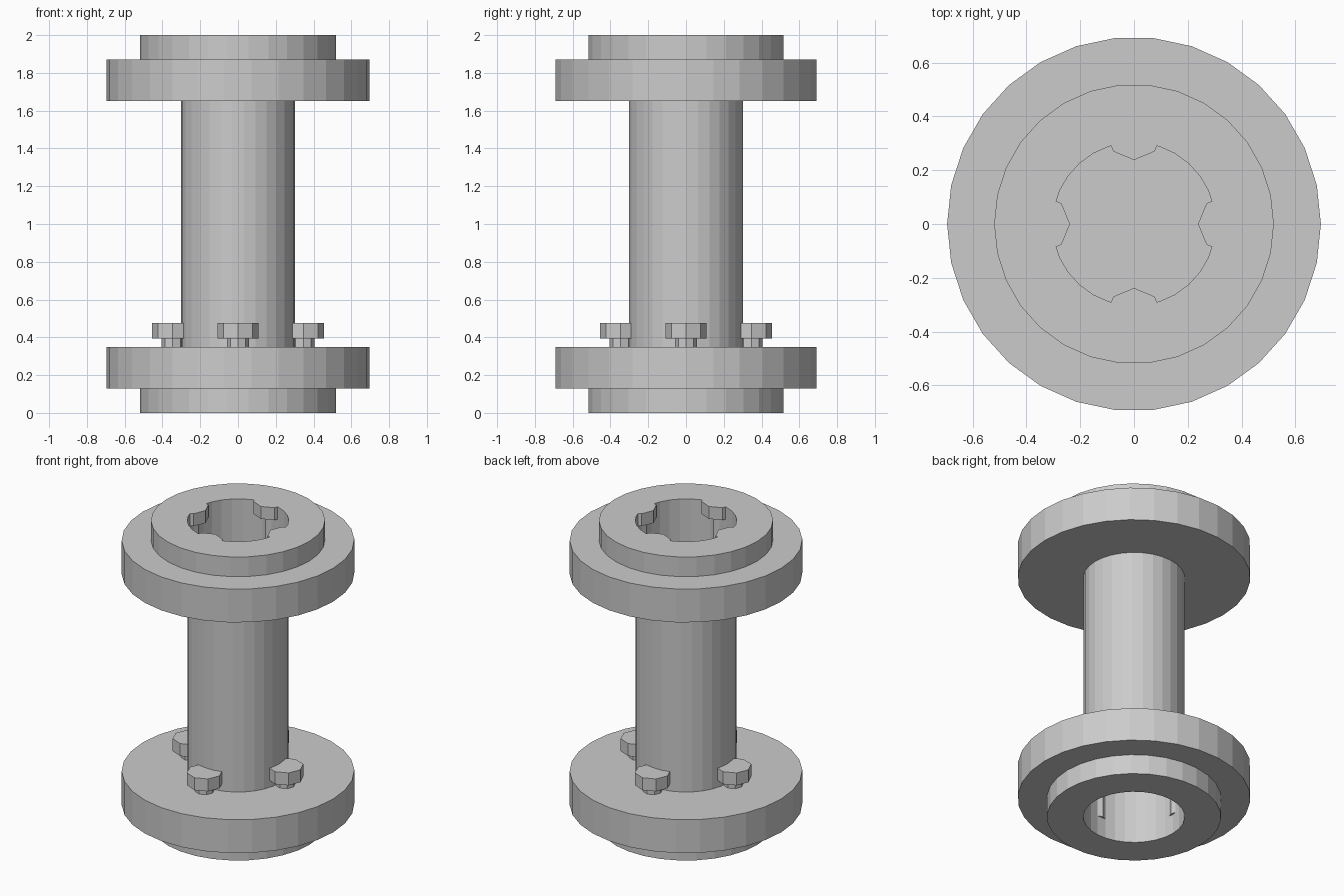
import bpy, bmesh
from math import cos, sin, pi

cube = bpy.data.objects.get("Cube")
if cube:
    bpy.data.objects.remove(cube, do_unlink=True)

SIDES = 30
BORE = 0.303
BOLT_CIRCLE = 0.346

grey = bpy.data.materials.new("plain grey")
grey.use_nodes = True
colour = (0.6, 0.6, 0.6, 1)
grey.diffuse_color = colour
grey.node_tree.nodes["Principled BSDF"].inputs["Base Color"].default_value = colour


def finish(name, bm):
    bmesh.ops.recalc_face_normals(bm, faces=bm.faces)
    mesh = bpy.data.meshes.new(name)
    bm.to_mesh(mesh)
    bm.free()
    mesh.materials.append(grey)
    obj = bpy.data.objects.new(name, mesh)
    bpy.context.collection.objects.link(obj)
    return obj


def lathe_ring(name, profile):
    """Revolve a closed (radius, z) outline into a flat-sided ring."""
    bm = bmesh.new()
    loops = []
    for i in range(SIDES):
        a = 2 * pi * i / SIDES
        loops.append([bm.verts.new((r * cos(a), r * sin(a), z)) for r, z in profile])
    n = len(profile)
    for i in range(SIDES):
        here, there = loops[i], loops[(i + 1) % SIDES]
        for j in range(n):
            k = (j + 1) % n
            bm.faces.new((here[j], there[j], there[k], here[k]))
    return finish(name, bm)


def add_prism(bm, sides, radius, centre, bottom, top):
    """Add a capped upright prism with a corner on its +x side."""
    rings = []
    for z in (bottom, top):
        rings.append([bm.verts.new((centre[0] + radius * cos(2 * pi * i / sides),
                                    centre[1] + radius * sin(2 * pi * i / sides), z))
                      for i in range(sides)])
    low, high = rings
    bm.faces.new(low[::-1])
    bm.faces.new(high)
    for i in range(sides):
        k = (i + 1) % sides
        bm.faces.new((low[i], low[k], high[k], high[i]))


# Stepped flanges, mirrored top to bottom
flange = [(BORE, 0), (0.52, 0), (0.52, 0.13), (0.695, 0.13), (0.695, 0.35), (BORE, 0.35)]
lathe_ring("bottom_flange", flange)
lathe_ring("top_flange", [(r, 2 - z) for r, z in flange])

# Central column between the flanges
bm = bmesh.new()
add_prism(bm, SIDES, BORE, (0, 0), 0.35, 1.65)
finish("column", bm)

# Four bolts through each flange, heads standing just above it
for level, seat in (("bottom", 0.35), ("top", 1.873)):
    for i, side in enumerate(("left", "back", "right", "front")):
        a = i * pi / 2
        centre = (BOLT_CIRCLE * cos(a), BOLT_CIRCLE * sin(a))
        bm = bmesh.new()
        add_prism(bm, 8, 0.058, centre, seat - 0.22, seat + 0.045)
        add_prism(bm, 8, 0.108, centre, seat + 0.045, seat + 0.127)
        finish(f"{level}_{side}_bolt", bm)
